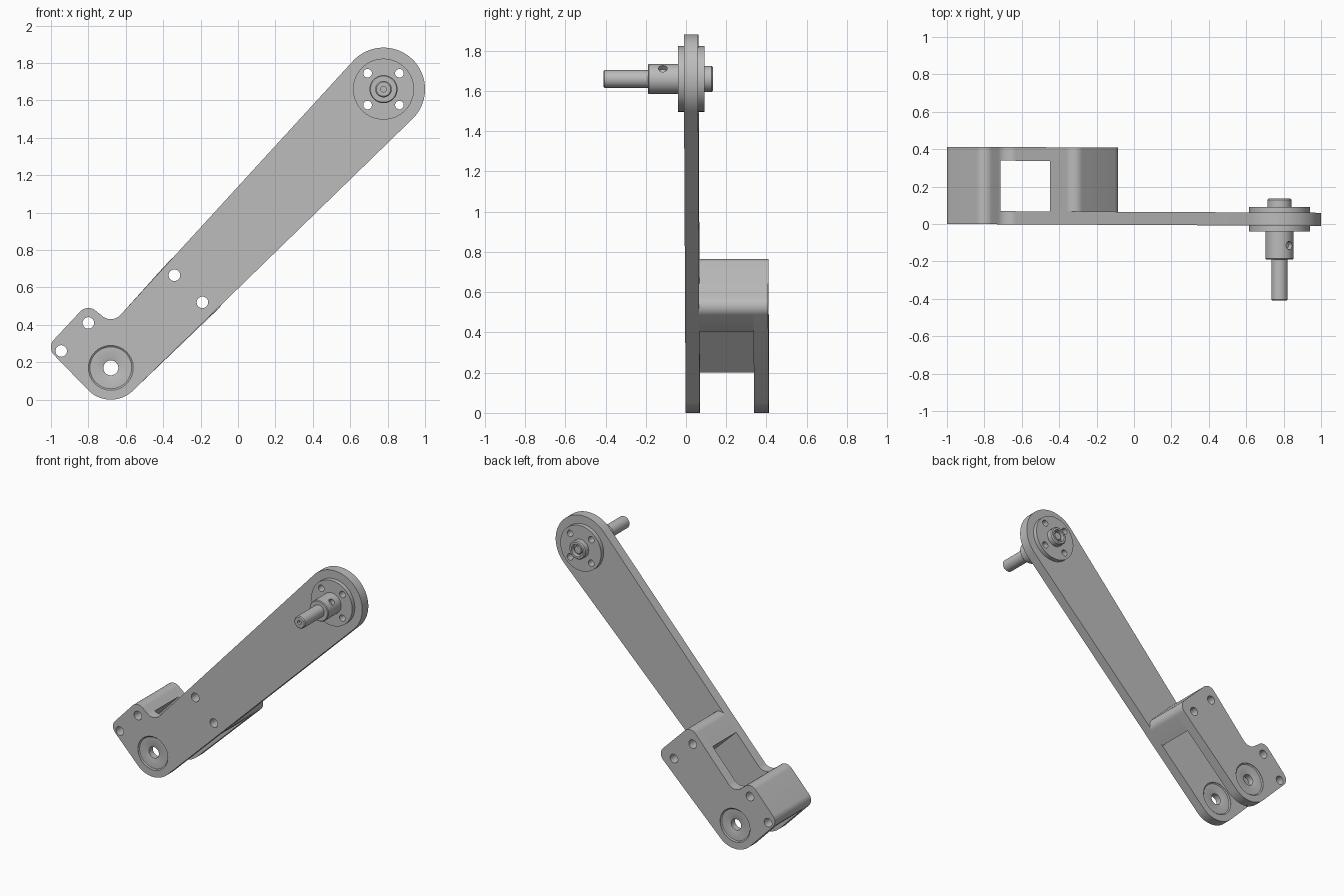
import bpy, bmesh
from math import sin, cos, radians, pi
from mathutils import Vector, Matrix

cube = bpy.data.objects.get("Cube")
if cube:
    bpy.data.objects.remove(cube)

grey = bpy.data.materials.new("machined_grey")
grey.use_nodes = True
grey.diffuse_color = (0.5, 0.5, 0.5, 1)
grey.node_tree.nodes["Principled BSDF"].inputs["Base Color"].default_value = (0.5, 0.5, 0.5, 1)


def arc(x, z, r, a0, a1, n=12):
    angles = [radians(a0 + (a1 - a0) * i / n) for i in range(n + 1)]
    return [(x + r * cos(a), z + r * sin(a)) for a in angles]


def circle(x, z, r, n=32):
    return arc(x, z, r, 0, 360, n)[:-1]


def finish(bm, name):
    bmesh.ops.recalc_face_normals(bm, faces=bm.faces)
    mesh = bpy.data.meshes.new(name)
    bm.to_mesh(mesh)
    bm.free()
    obj = bpy.data.objects.new(name, mesh)
    bpy.context.collection.objects.link(obj)
    mesh.materials.append(grey)
    bpy.ops.object.select_all(action='DESELECT')
    obj.select_set(True)
    bpy.context.view_layer.objects.active = obj
    bpy.ops.object.shade_smooth_by_angle(angle=radians(30))
    return obj


def prism(name, outline, holes, y0, y1, lean=0.005):
    """Outline with round holes, extruded along y and leaning slightly."""
    bm = bmesh.new()
    for loop in [outline] + [circle(*h) for h in holes]:
        vs = [bm.verts.new((x, y0, z)) for x, z in loop]
        for a, b in zip(vs, vs[1:] + vs[:1]):
            bm.edges.new((a, b))
    bmesh.ops.triangle_fill(bm, use_beauty=True, edges=bm.edges[:], normal=(0, -1, 0))
    ext = bmesh.ops.extrude_face_region(bm, geom=bm.faces[:], use_keep_orig=True)
    for v in ext["geom"]:
        if isinstance(v, bmesh.types.BMVert):
            v.co.y = y1
    for v in bm.verts:
        v.co.y -= lean * (v.co.x + 1)
    return finish(bm, name)


def lathe(name, profile, x, z, closed=False, n=48):
    """Revolve (radius, y) points about a y-parallel axis."""
    bm = bmesh.new()
    vs = [bm.verts.new((r, y, 0)) for r, y in profile]
    pairs = list(zip(vs, vs[1:])) + ([(vs[-1], vs[0])] if closed else [])
    edges = [bm.edges.new(p) for p in pairs]
    bmesh.ops.spin(bm, geom=vs + edges, cent=(0, 0, 0), axis=(0, 1, 0),
                   angle=2 * pi, steps=n, use_merge=True)
    bmesh.ops.remove_doubles(bm, verts=bm.verts, dist=0.0001)
    bmesh.ops.translate(bm, verts=bm.verts, vec=(x, 0, z))
    return finish(bm, name)


# Shared layout
PIVOT = (-0.68, 0.17)
HUB = (0.778, 1.66)
lobe_holes = [(-0.80, 0.41, 0.031), (-0.945, 0.26, 0.031)]
end_holes = [(-0.34, 0.665, 0.031), (-0.19, 0.52, 0.031)]
bearing_hole = (*PIVOT, 0.12)
lobe = arc(-0.94, 0.28, 0.06, 225, 135) + arc(-0.80, 0.43, 0.06, 135, 45)
foot = arc(*PIVOT, 0.17, 315, 225, 24) + lobe + arc(-0.68, 0.50, 0.07, 225, 317)
block_end = arc(-0.32, 0.705, 0.06, 137, 45) + arc(-0.145, 0.53, 0.06, 45, -45)

# Long arm plate and short rear plate
prism("arm_plate", foot + arc(*HUB, 0.222, 137, -46, 48),
      lobe_holes + end_holes + [bearing_hole, (*HUB, 0.162)], 0, 0.07)
prism("rear_plate", foot + block_end, lobe_holes + end_holes + [bearing_hole], 0.34, 0.413)

# Spacer blocks joining the plates
prism("lobe_spacer", lobe + arc(-0.68, 0.50, 0.07, 225, 240, 4) + [(-0.94, 0.2)],
      lobe_holes, 0.07, 0.34)
prism("end_spacer", block_end + [(-0.197, 0.405), (-0.45, 0.65)], end_holes, 0.07, 0.34)

# Pivot bearings
ring = [(0.12, 0.002), (0.112, 0.008), (0.05, 0.008), (0.04, 0.012),
        (0.04, 0.056), (0.05, 0.06), (0.112, 0.06), (0.12, 0.066)]
for name, y in (("front_bearing", 0), ("rear_bearing", 0.342)):
    lathe(name, [(r, v + y) for r, v in ring], *PIVOT, closed=True)

# Flange with four bolt holes
bolts = [(HUB[0] + sx * 0.085, HUB[1] + sz * 0.085, 0.023) for sx in (-1, 1) for sz in (-1, 1)]
prism("hub_flange", circle(*HUB, 0.163, 64), bolts, -0.04, 0.092, lean=0)

# Hub collar with a set screw hole
collar = lathe("hub_collar", [(0, -0.19), (0.07, -0.19), (0.075, -0.185), (0.075, -0.03), (0, -0.03)], *HUB)
bpy.ops.mesh.primitive_cylinder_add(vertices=24, radius=0.022, depth=0.06)
cutter = bpy.context.object
cutter.hide_render = True
side = Vector((1, 0, 1)).normalized()
cutter.matrix_world = (Matrix.Translation(Vector((HUB[0], -0.115, HUB[1])) + side * 0.075)
                       @ side.to_track_quat('Z', 'Y').to_matrix().to_4x4())
cut = collar.modifiers.new("set_screw_hole", 'BOOLEAN')
cut.operation = 'DIFFERENCE'
cut.object = cutter
bpy.context.view_layer.objects.active = collar
bpy.ops.object.modifier_move_to_index(modifier=cut.name, index=0)
bpy.ops.object.modifier_apply(modifier=cut.name)
bpy.data.objects.remove(cutter)

# Output shaft with a centre drilling, and the rear stub
lathe("output_shaft", [(0, -0.39), (0.015, -0.39), (0.015, -0.41), (0.038, -0.41),
                       (0.044, -0.404), (0.044, -0.18), (0, -0.18)], *HUB)
lathe("rear_stub", [(0, 0.125), (0.026, 0.125), (0.03, 0.12), (0.03, 0.105), (0.044, 0.105),
                    (0.044, 0.135), (0.058, 0.135), (0.065, 0.128), (0.065, 0.08), (0, 0.08)], *HUB)
